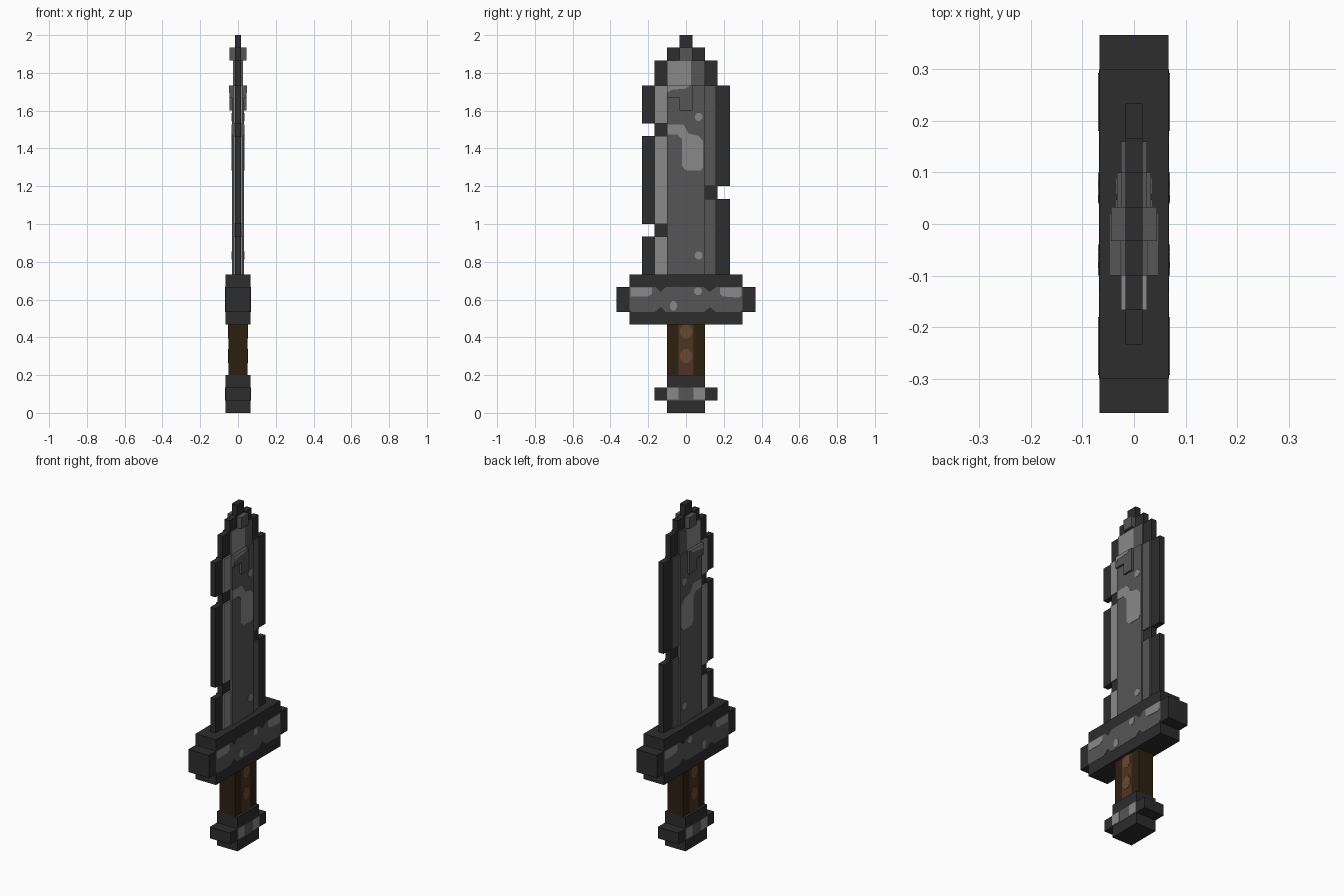
import bpy, bmesh, math

if "Cube" in bpy.data.objects:
    bpy.data.objects.remove(bpy.data.objects["Cube"])

U = 1 / 15  # size of one block of the design


def material(name, r, g, b):
    m = bpy.data.materials.new(name)
    m.diffuse_color = (r, g, b, 1)
    m.use_nodes = True
    m.node_tree.nodes["Principled BSDF"].inputs["Base Color"].default_value = m.diffuse_color
    return m


DARK = material("dark stone", 0.026, 0.026, 0.026)
MID = material("mid stone", 0.093, 0.093, 0.093)
LIGHT = material("light stone", 0.25, 0.25, 0.25)
WOOD_DARK = material("dark wood", 0.027, 0.015, 0.005)
WOOD_MID = material("mid wood", 0.075, 0.036, 0.017)
WOOD_LIGHT = material("light wood", 0.14, 0.065, 0.03)


def prism(bm, pts, x0, x1):
    """Extrude a (y, z) outline given in blocks from x0 to x1."""
    a = [bm.verts.new((x0, y * U, z * U)) for y, z in pts]
    b = [bm.verts.new((x1, y * U, z * U)) for y, z in pts]
    bm.faces.new(a)
    bm.faces.new(b[::-1])
    for i in range(len(pts)):
        j = (i + 1) % len(pts)
        bm.faces.new((a[i], a[j], b[j], b[i]))


def finish(name, bm, mat):
    bmesh.ops.recalc_face_normals(bm, faces=bm.faces)
    me = bpy.data.meshes.new(name)
    bm.to_mesh(me)
    bm.free()
    me.materials.append(mat)
    bpy.context.collection.objects.link(bpy.data.objects.new(name, me))


def slab(name, outlines, half, mat):
    """Solid outlines, centred on x = 0."""
    bm = bmesh.new()
    for pts in outlines:
        prism(bm, pts, -half, half)
    finish(name, bm, mat)


def patch(name, outlines, x, mat, t=0.0015):
    """Thin painted plates on both flat sides, at distance x."""
    bm = bmesh.new()
    for pts in outlines:
        for s in (-1, 1):
            prism(bm, pts, s * (x - 0.001), s * (x + t))
    finish(name, bm, mat)


def rect(y0, y1, z0, z1):
    return [(y0, z0), (y1, z0), (y1, z1), (y0, z1)]


def spot(y, z, ry, rz=None, n=8):
    rz = rz or ry
    return [(y + ry * math.cos(math.tau * (i + .5) / n),
             z + rz * math.sin(math.tau * (i + .5) / n)) for i in range(n)]


def cross(w, W, z0, z1, z2, z3):
    """Block with a wider middle band."""
    right = [(w, z0), (w, z1), (W, z1), (W, z2), (w, z2), (w, z3)]
    return right + [(-y, z) for y, z in reversed(right)]


# Pommel, grip and guard
slab("pommel", [cross(1.5, 2.5, 0, 1, 2, 3)], U, DARK)
slab("grip", [rect(-1.5, 1.5, 3, 7)], 0.05, WOOD_DARK)
slab("guard", [cross(4.5, 5.5, 7, 8, 10, 11)], U, DARK)

# Pommel and grip details
patch("pommel_band", [rect(-1.5, 1.5, 1, 2)], U, MID)
patch("pommel_highlight", [rect(-1.5, -.6, 1.05, 2), rect(.6, 1.5, 1.05, 2)], U, LIGHT, 0.003)
patch("grip_stripe", [rect(-.6, .6, 3, 7)], 0.05, WOOD_MID)
patch("grip_knots", [spot(0, 6.45, .5, .6), spot(0, 4.5, .5, .6)], 0.05, WOOD_LIGHT, 0.003)

# Guard details: a band with small nicks, and highlights
patch("guard_band", [[(-4.5, 8.2), (-4.3, 8), (-2.5, 8), (-2.0, 8.4), (-1.6, 8),
                      (1.4, 8), (1.9, 8.4), (2.4, 8), (4.3, 8), (4.5, 8.2),
                      (4.5, 10), (2.4, 10), (1.9, 9.6), (1.4, 10),
                      (-1.6, 10), (-2, 9.6), (-2.4, 10), (-4.5, 10)]], U, MID)
patch("guard_highlight", [
    [(-4.4, 9.25), (-3, 9.25), (-2.7, 9.45), (-2.7, 9.95), (-4.4, 9.95)],
    [(2.9, 9.25), (4.2, 9.15), (4.4, 9.3), (4.4, 9.95), (2.7, 9.95), (2.7, 9.45)],
    spot(.95, 9.65, .33), spot(-1, 8.5, .3, .4)], U, LIGHT, 0.003)

# Chipped dark cutting edge
slab("blade_edge", [[
    (-3.5, 11), (-3.5, 14), (-2.5, 14), (-2.5, 15), (-3.5, 15), (-3.5, 22),
    (-2.5, 22), (-2.5, 23), (-3.5, 23), (-3.5, 26), (-2.5, 26), (-2.5, 28),
    (-1.5, 28), (-1.5, 29), (-.5, 29), (-.5, 30), (.5, 30), (.5, 29),
    (1.5, 29), (1.5, 28), (2.5, 28), (2.5, 26), (3.5, 26), (3.5, 18),
    (2.5, 18), (2.5, 17), (3.5, 17), (3.5, 11)]], U / 4, DARK)

# Raised blade layers
slab("blade_light_bevel", [rect(-2.5, -1.5, a, b) for a, b in ((11, 14), (15, 22), (23, 26))],
     0.025, LIGHT)
slab("blade_mid_bevel", [rect(1.5, 2.4, a, b) for a, b in ((11, 17), (18, 26))], 0.025, MID)
slab("blade_core", [rect(-1.5, 1.5, 11, 26)], 0.033, MID)
slab("blade_upper", [rect(-1.5, 1.5, 26, 28)], 0.025, MID)
slab("blade_lump", [[(-1.5, 25), (-.5, 25), (-.5, 24), (.5, 24), (.5, 26), (-1.5, 26)]],
     0.045, MID)
slab("tip_lump", [rect(-.5, .5, 28, 29)], 0.045, MID)

# Painted highlights on the blade
patch("blade_highlight", [
    [(-1.5, 22.9), (-.2, 22.9), (.2, 22.2), (1, 22), (1.35, 21.6), (1.35, 19.5),
     (1.2, 19.25), (0, 19.25), (-.3, 19.6), (-.3, 21.7), (-.7, 22.1), (-1.5, 22.1)],
    spot(1, 23.5, .33), spot(1, 12.5, .33)], 0.033, LIGHT)
patch("upper_highlight", [rect(-1.5, .4, 26, 28)], 0.025, LIGHT)
patch("lump_highlight", [[(-1.5, 25.4), (-1.2, 25.65), (0, 25.75), (.3, 26), (-1.5, 26)]],
      0.045, LIGHT)
